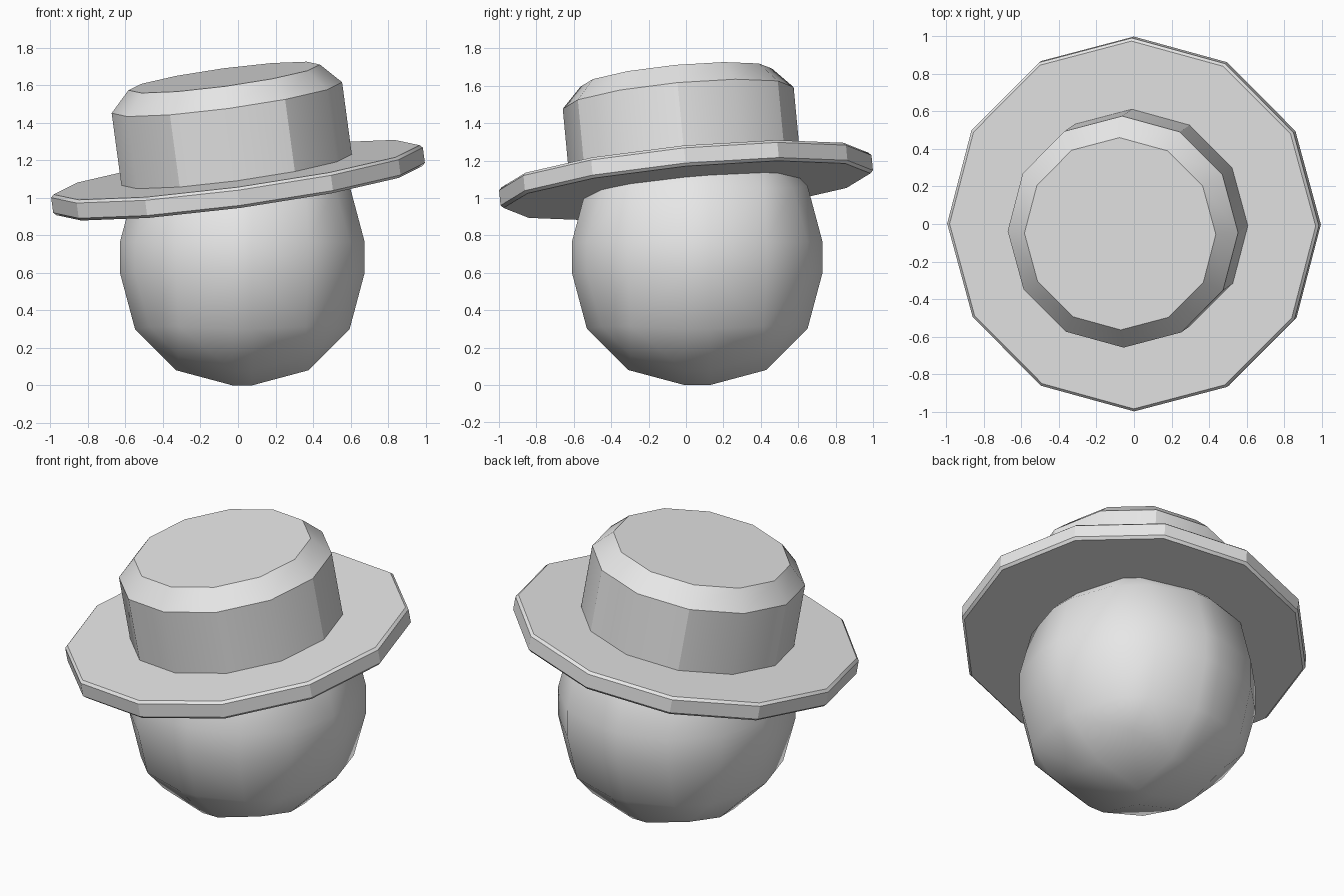
import bpy
import bmesh
import math
from mathutils import Matrix, Vector

default = bpy.data.objects.get("Cube")
if default:
    bpy.data.objects.remove(default, do_unlink=True)

# Single grey clay material
GREY = (0.8, 0.8, 0.8, 1.0)
clay = bpy.data.materials.new("light_grey")
clay.use_nodes = True
clay.diffuse_color = GREY
clay.node_tree.nodes["Principled BSDF"].inputs["Base Color"].default_value = GREY


def add_object(name, bm, matrix):
    bmesh.ops.recalc_face_normals(bm, faces=bm.faces)
    mesh = bpy.data.meshes.new(name)
    bm.to_mesh(mesh)
    bm.free()
    mesh.materials.append(clay)
    obj = bpy.data.objects.new(name, mesh)
    obj.matrix_world = matrix
    bpy.context.collection.objects.link(obj)
    bpy.ops.object.select_all(action="DESELECT")
    obj.select_set(True)
    bpy.context.view_layer.objects.active = obj
    bpy.ops.object.shade_smooth_by_angle(angle=math.radians(30))
    return obj


def lathe(name, profile, sides, matrix):
    """Closed solid from (radius, height) pairs, with flat end caps."""
    bm = bmesh.new()
    rings = []
    for radius, height in profile:
        angles = [math.tau * i / sides for i in range(sides)]
        rings.append([bm.verts.new((radius * math.cos(a), radius * math.sin(a), height))
                      for a in angles])
    for low, high in zip(rings, rings[1:]):
        for i in range(sides):
            j = (i + 1) % sides
            bm.faces.new((low[i], low[j], high[j], high[i]))
    bm.faces.new(rings[0][::-1])
    bm.faces.new(rings[-1])
    return add_object(name, bm, matrix)


# Head: a box rounded with a wide three-step bevel
bm = bmesh.new()
bmesh.ops.create_cube(bm, size=1, matrix=Matrix.Diagonal((1.305, 1.34, 1.365, 1)))
bmesh.ops.bevel(bm, geom=bm.edges[:], offset=0.6, offset_type="OFFSET",
                segments=3, profile=0.5, affect="EDGES")
add_object("head", bm, Matrix.Translation((0.023, 0.06, 0.6825)))

# Hat: brim and crown share one tilted axis
tilt = Vector((0, 0, 1)).rotation_difference(Vector((-0.135, -0.095, 1)))
hat = Matrix.Translation((0, 0, 1.095)) @ tilt.to_matrix().to_4x4()
lathe("hat_brim", [(0.985, -0.057), (1.0, -0.042), (1.0, 0.04), (0.985, 0.055)], 12, hat)
lathe("hat_crown", [(0.62, 0.04), (0.62, 0.445), (0.515, 0.555)], 12, hat)
